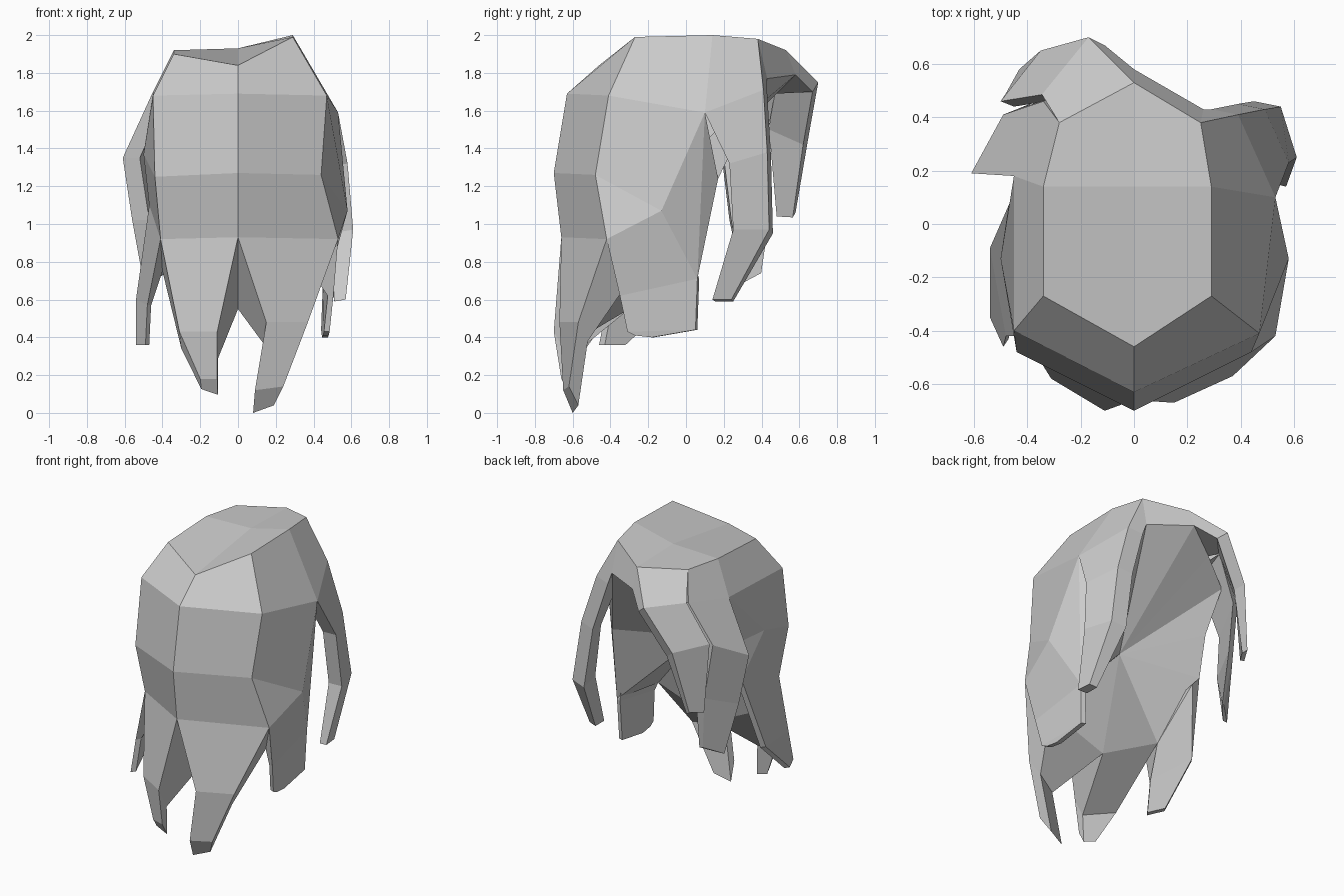
import bpy
import bmesh
from mathutils import Vector

# Remove the default cube
default = bpy.data.objects.get("Cube")
if default:
    bpy.data.objects.remove(default, do_unlink=True)

# One plain grey for everything
grey = bpy.data.materials.new("soft_grey")
grey.use_nodes = True
tone = (0.6, 0.6, 0.6, 1)
grey.diffuse_color = tone
grey.node_tree.nodes["Principled BSDF"].inputs["Base Color"].default_value = tone


def finish(name, bm):
    """Turn a bmesh into a flat shaded object."""
    mesh = bpy.data.meshes.new(name)
    bm.to_mesh(mesh)
    bm.free()
    mesh.materials.append(grey)
    obj = bpy.data.objects.new(name, mesh)
    bpy.context.collection.objects.link(obj)


def add_face(bm, points):
    """Add a polygon, dropping repeated corners."""
    corners = list(dict.fromkeys(points))
    if len(corners) > 2:
        bm.faces.new([bm.verts.new(c) for c in corners])


def sheet(name, rows, inside=(0, 0, 1.2)):
    """Grid of faces between rows of points, turned away from the inside point."""
    bm = bmesh.new()
    for upper, lower in zip(rows, rows[1:]):
        for i in range(len(upper) - 1):
            add_face(bm, (upper[i], upper[i + 1], lower[i + 1], lower[i]))
    bmesh.ops.remove_doubles(bm, verts=bm.verts[:], dist=0.0001)
    bm.normal_update()
    for face in bm.faces:
        if face.normal.dot(face.calc_center_median() - Vector(inside)) < 0:
            face.normal_flip()
    finish(name, bm)


def lock(name, rows, root, shift, second_shift=None, tip=1):
    """Closed hanging lock: outer pairs of points, and the same pairs shifted inwards."""
    bm = bmesh.new()
    rings = []
    for i, (a, b) in enumerate(rows):
        amount = tip if i == len(rows) - 1 else 1
        c = Vector(a) + Vector(shift) * amount
        d = Vector(b) + Vector(second_shift or shift) * amount
        if i == 0:
            c, d = root
        rings.append([bm.verts.new(p) for p in (a, b, d, c)])
    for upper, lower in zip(rings, rings[1:]):
        for i in range(4):
            j = (i + 1) % 4
            bm.faces.new((upper[i], upper[j], lower[j], lower[i]))
    bm.faces.new(rings[0])
    bm.faces.new(rings[-1])
    bmesh.ops.recalc_face_normals(bm, faces=bm.faces[:])
    finish(name, bm)


# Shared columns, running from the crown downwards
front = [(0, -.46, 1.84), (0, -.63, 1.69), (0, -.7, 1.27), (0, -.66, .93)]
left_corner = [(.29, -.27, 1.99), (.47, -.41, 1.68), (.44, -.48, 1.26), (.53, -.42, .92)]
right_corner = [(-.34, -.27, 1.9), (-.45, -.4, 1.68), (-.44, -.48, 1.25), (-.41, -.42, .92)]
left_top, left_back_top = (.29, .14, 2), (.25, .38, 1.98)
right_top, right_back_top = (-.34, .14, 1.92), (-.28, .38, 1.92)
crown_middle, back_top = (0, .14, 1.93), (0, .53, 1.92)

# Shared points on the sides and around the hollow
left_split, left_bulge, left_edge = (.53, .1, 1.59), (.58, -.13, 1.07), (.48, .06, .71)
right_split, right_bulge, right_edge = (-.45, .18, 1.7), (-.5, -.13, 1.37), (-.47, .07, 1.1)
left_inner, right_inner = (.44, .17, 1.24), (-.41, .2, 1.33)
hollow_front = (0, -.3, .55)
hollow_left, hollow_right = (.42, -.3, .7), (-.4, -.25, .75)
arch_left, arch_middle, arch_right = (.26, .43, 1.77), (0, .58, 1.79), (-.2, .48, 1.69)

# Crown and walls
sheet("crown", [
    (left_corner[0], front[0], right_corner[0]),
    (left_top, crown_middle, right_top),
    (left_back_top, back_top, right_back_top)])
sheet("front_wall", list(zip(left_corner, front, right_corner)))
sheet("left_wall", list(zip(left_corner, (left_top, left_split, left_bulge, left_bulge))))
sheet("left_wall_edge", [(left_split, left_split, left_split),
                         (left_bulge, left_edge, left_inner)])
sheet("right_wall", list(zip(right_corner, (right_top, right_split, right_bulge, right_edge))))
sheet("right_wall_edge", [(right_split, right_bulge, right_edge), [right_inner] * 3])
sheet("back_wall", [(left_back_top, back_top), (arch_left, arch_middle)])

# Front locks
lock("front_left_lock", [
    (front[3], left_corner[3]),
    ((.15, -.67, .48), (.37, -.57, .48)),
    ((.09, -.65, .12), (.24, -.62, .14))],
    (hollow_front, hollow_left), (-.01, .05, -.12), (-.05, .05, -.1))
lock("front_right_lock", [
    (front[3], right_corner[3]),
    ((-.11, -.7, .43), (-.31, -.58, .43)),
    ((-.11, -.66, .18), (-.2, -.63, .18))],
    (hollow_front, hollow_right), (.005, .08, -.14), (.01, .05, -.09), .6)

# Side locks
lock("left_lock", [
    (left_corner[3], left_bulge),
    ((.505, -.35, .62), left_edge),
    ((.485, -.31, .43), (.47, .05, .44)),
    ((.48, -.27, .41), (.475, -.18, .4))], (hollow_left, (.46, .04, .8)), (-.03, .01, 0))
lock("right_lock", [
    (right_corner[3], right_edge),
    ((-.48, -.42, .57), (-.54, -.09, .6)),
    ((-.49, -.46, .36), (-.54, -.35, .36))], (hollow_right, (-.43, .05, 1.05)), (.02, .03, 0))

# Back locks
lock("back_left_lock", [
    (left_top, left_back_top),
    (left_split, (.39, .41, 1.71)),
    ((.58, .23, 1.32), (.49, .43, 1.38)),
    ((.61, .25, .97), (.55, .44, .97)),
    ((.57, .14, .6), (.56, .24, .6))],
    ((.3, .14, 1.75), arch_left), (-.12, .03, -.02), (-.1, .02, -.02), .5)
lock("back_right_lock", [
    (back_top, right_back_top),
    ((-.17, .7, 1.75), (-.345, .485, 1.75)),
    ((-.35, .65, 1.47), (-.5, .46, 1.5)),
    ((-.43, .58, 1.06), (-.48, .49, 1.04))],
    (arch_middle, arch_right), (.06, -.03, -.05), (.05, -.02, 0), .5)
lock("back_side_lock", [
    (right_back_top, right_top),
    ((-.34, .46, 1.74), right_split),
    ((-.49, .41, 1.47), (-.61, .19, 1.35)),
    ((-.44, .43, 1.1), (-.56, .23, 1.02)),
    ((-.4, .39, .74), (-.5, .3, .69))],
    ((-.25, .4, 1.7), (-.3, .15, 1.7)), (.05, .02, 0), (.09, .01, 0), .4)

# Hollow underside: a fan of faces meeting at one deep point
apex = (0, -.14, 1.19)
rim = [hollow_front, hollow_right, right_edge, right_inner, (-.4, .37, 1.58),
       arch_right, arch_middle, arch_left, left_inner, left_edge,
       hollow_left, hollow_front]
sheet("hollow", [[apex] * len(rim), rim], inside=(0, -.3, 1.6))
